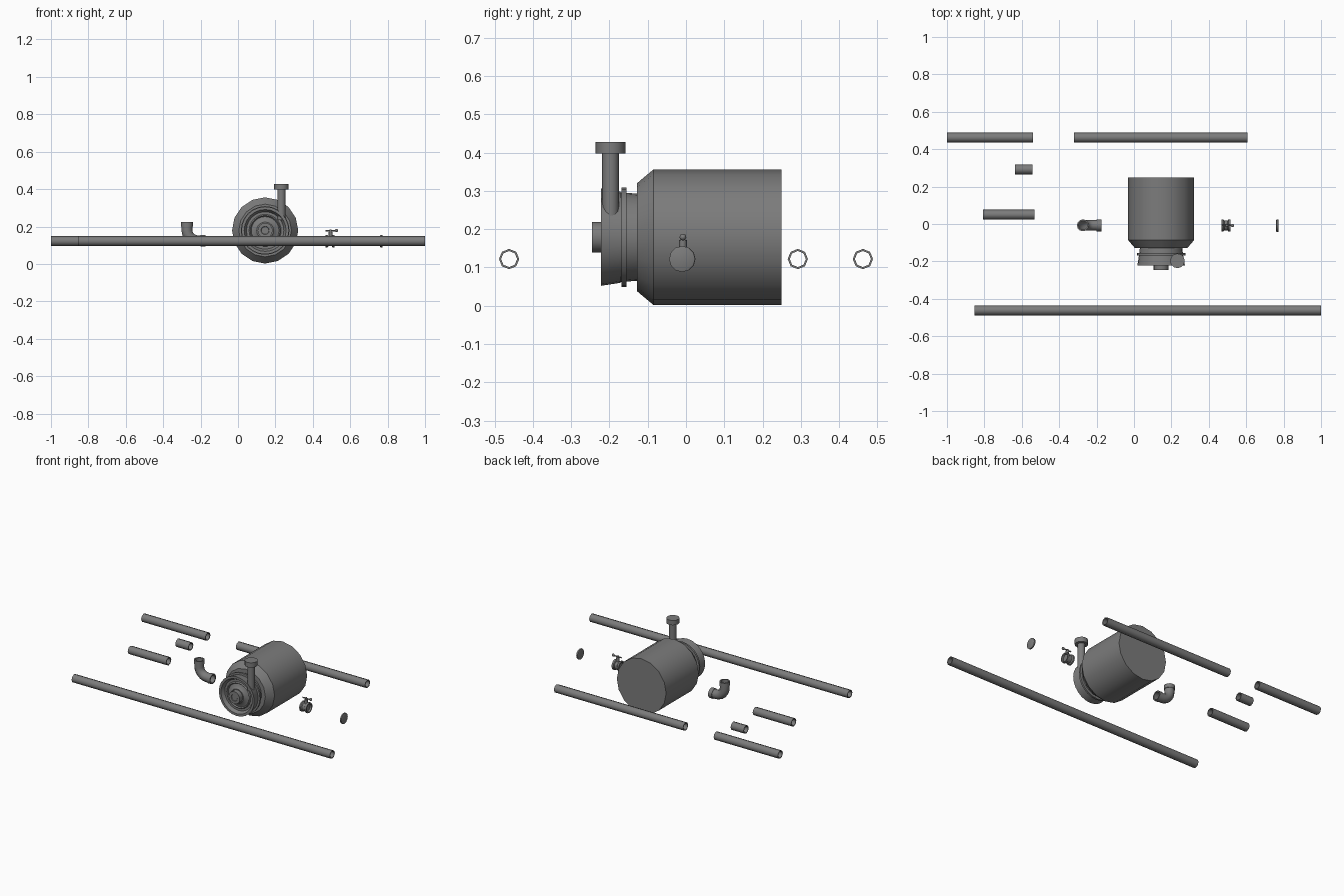
import bpy, bmesh, math
from mathutils import Vector

if "Cube" in bpy.data.objects:
    bpy.data.objects.remove(bpy.data.objects["Cube"])

X, Y, Z = Vector((1, 0, 0)), Vector((0, 1, 0)), Vector((0, 0, 1))
dark = bpy.data.materials.new("dark_grey")
dark.diffuse_color = (0.2, 0.2, 0.2, 1)
dark.use_nodes = True
dark.node_tree.nodes["Principled BSDF"].inputs["Base Color"].default_value = dark.diffuse_color


def sweep(name, rings, ref, segs, loop=False, angle=32):
    """Skin rings given as (centre, direction, radius); ref is perpendicular to all directions."""
    bm = bmesh.new()
    vs = []
    for c, d, r in rings:
        c, u = Vector(c), Vector(d).normalized().cross(ref)
        vs.append([bm.verts.new(c + r * (math.cos(a) * ref + math.sin(a) * u))
                   for a in (2 * math.pi * i / segs for i in range(segs))])
    pairs = list(zip(vs, vs[1:]))
    if loop:
        pairs.append((vs[-1], vs[0]))
    for a, b in pairs:
        for i in range(segs):
            j = (i + 1) % segs
            bm.faces.new((a[i], a[j], b[j], b[i]))
    if not loop:
        bm.faces.new(vs[0])
        bm.faces.new(vs[-1])
    bmesh.ops.recalc_face_normals(bm, faces=bm.faces[:])
    me = bpy.data.meshes.new(name)
    bm.to_mesh(me)
    bm.free()
    me.materials.append(dark)
    ob = bpy.data.objects.new(name, me)
    bpy.context.collection.objects.link(ob)
    # smooth round sides, keep rims sharp
    bpy.ops.object.select_all(action='DESELECT')
    ob.select_set(True)
    bpy.context.view_layer.objects.active = ob
    bpy.ops.object.shade_smooth_by_angle(angle=math.radians(angle))
    return ob


def turned(name, origin, axis, profile, segs, loop=False, angle=32):
    """Turn a profile of (distance along axis, radius)."""
    ref = X if axis == Z else Z
    return sweep(name, [(Vector(origin) + axis * t, axis, r) for t, r in profile],
                 ref, segs, loop, angle)


# hollow straight pipes: x start, x end, y
for name, x0, x1, y in (("front_long_pipe", -0.852, 1.0, -0.462),
                        ("rear_long_pipe", -0.321, 0.606, 0.462),
                        ("rear_half_pipe", -1.0, -0.54, 0.462),
                        ("short_pipe", -0.808, -0.532, 0.05),
                        ("stub_pipe", -0.636, -0.543, 0.292)):
    turned(name, (0, y, 0.122), X, [(x0, 0.0265), (x1, 0.0265), (x1, 0.021), (x0, 0.021)],
           8, True, 50)

# elbow: socket, quarter bend, socket
path = [((-0.175, -0.007, 0.124), -X, 0.032), ((-0.2, -0.007, 0.124), -X, 0.032),
        ((-0.2, -0.007, 0.124), -X, 0.029)]
R = 0.057
for i in range(7):
    a = math.pi / 2 * i / 6
    path.append(((-0.216 - R * math.sin(a), -0.007, 0.124 + R * (1 - math.cos(a))),
                 (-math.cos(a), 0, math.sin(a)), 0.029))
path += [((-0.273, -0.007, 0.2), Z, 0.029), ((-0.273, -0.007, 0.2), Z, 0.032),
         ((-0.273, -0.007, 0.225), Z, 0.032)]
inner = [(c, d, 0.024) for c, d, r in reversed(path) if r < 0.03]
ends = [(path[-1][0], Z, 0.024)] + inner + [(path[0][0], -X, 0.024)]
sweep("elbow_pipe", path + ends, Y, 12, True)

# tank with chamfered shoulder
C = (0.145, 0, 0.179)
turned("tank_body", C, Y, [(0.249, 0.177), (-0.085, 0.177), (-0.128, 0.141)], 16)
# neck, clamp ring and dished front cover
turned("tank_neck", C, Y, [(-0.12, 0.113), (-0.178, 0.118)], 24)
turned("clamp_ring", C, Y, [(-0.155, 0.12), (-0.156, 0.13), (-0.168, 0.13), (-0.169, 0.118)], 24)
turned("front_cover", C, Y, [(-0.171, 0.119), (-0.222, 0.127), (-0.222, 0.112), (-0.2, 0.1),
                             (-0.2, 0.086), (-0.207, 0.08), (-0.2, 0.074),
                             (-0.205, 0.055), (-0.215, 0.045)], 24)
turned("cover_hub", C, Y, [(-0.19, 0.04), (-0.246, 0.04), (-0.246, 0.022), (-0.243, 0.02)], 16)

# filler spout and cap
S = (0.232, -0.197, 0)
turned("filler_spout", S, Z, [(0.235, 0.022), (0.4, 0.022)], 12)
turned("filler_cap", S, Z, [(0.397, 0.039), (0.428, 0.039)], 12)

# small valve with flanged ends, closed face, and lever
V = (0.495, -0.008, 0.122)
turned("valve_body", V, X, [(-0.028, 0.033), (-0.018, 0.033), (-0.012, 0.027), (0.006, 0.027),
                            (0.01, 0.033), (0.022, 0.033), (0.022, 0.025), (0.016, 0.023),
                            (-0.022, 0.023), (-0.028, 0.025)], 12, True)
turned("valve_disc", V, X, [(-0.016, 0.024), (0.012, 0.024)], 12)
turned("valve_stem", V, Z, [(0.02, 0.01), (0.05, 0.01), (0.05, 0.006), (0.062, 0.006)], 8, angle=50)
turned("valve_lever", (0.495, -0.008, 0.178), X, [(-0.026, 0.004), (0.032, 0.004)], 8, angle=50)
turned("lever_knob", (0.527, -0.008, 0.179), X,
       [(0.009 * math.sin(a), max(0.001, 0.009 * math.cos(a)))
        for a in (math.pi * (i / 6 - 0.5) for i in range(7))], 8, angle=50)

# end cap disc
turned("end_cap", (0.766, -0.01, 0.122), X, [(-0.006, 0.029), (-0.004, 0.034), (0.005, 0.034),
                                             (0.007, 0.03)], 12)
